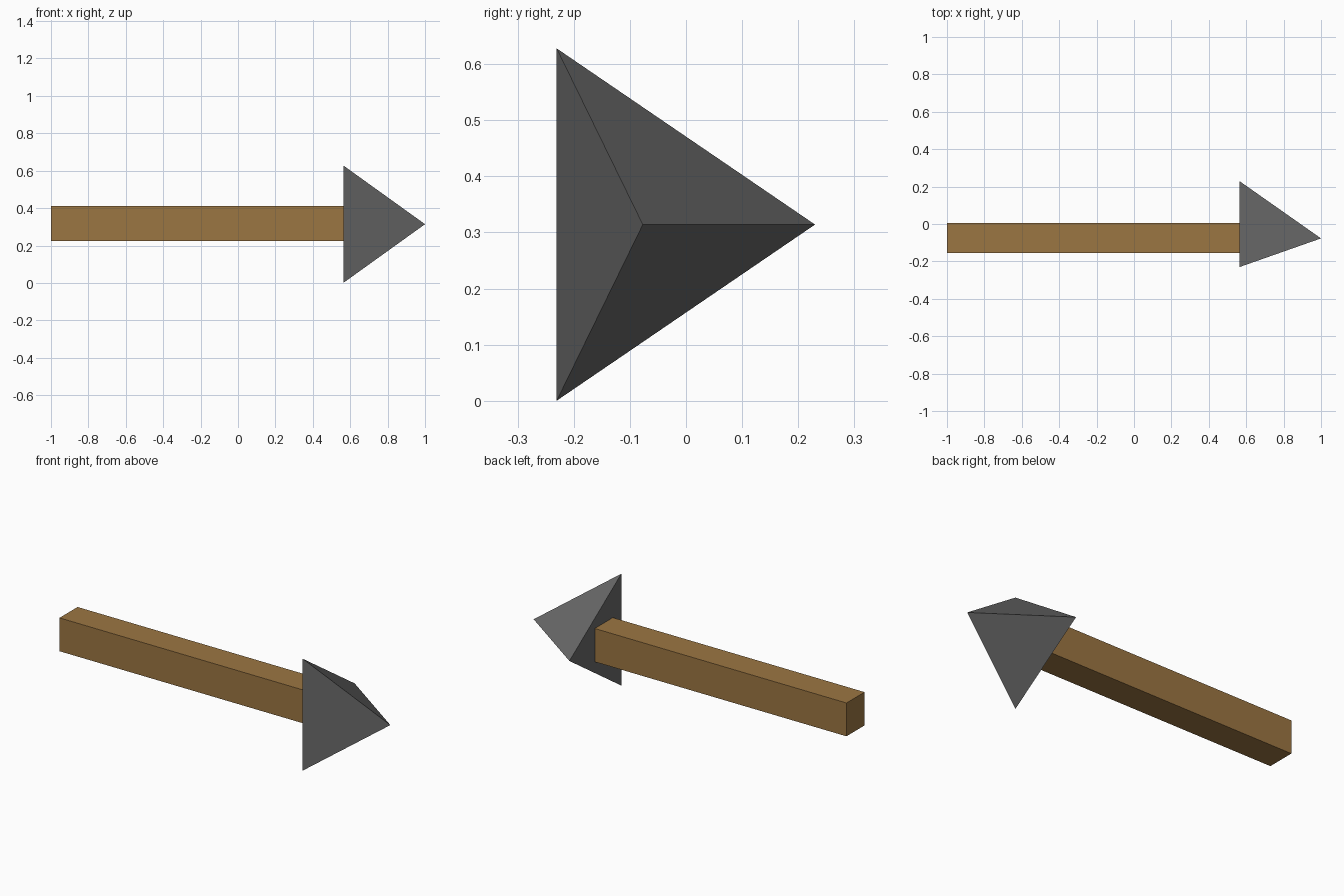
import bpy
import bmesh
from math import pi
from mathutils import Matrix

if "Cube" in bpy.data.objects:
    bpy.data.objects.remove(bpy.data.objects["Cube"])

AXIS_Y, AXIS_Z = -0.077, 0.314   # line the arrow runs along
NECK = 0.563                     # x where shaft meets head


def finish(name, bm, color):
    mesh = bpy.data.meshes.new(name)
    bm.to_mesh(mesh)
    bm.free()
    mat = bpy.data.materials.new(name + "_material")
    mat.diffuse_color = (*color, 1)
    mat.use_nodes = True
    mat.node_tree.nodes["Principled BSDF"].inputs["Base Color"].default_value = mat.diffuse_color
    mesh.materials.append(mat)
    obj = bpy.data.objects.new(name, mesh)
    bpy.context.collection.objects.link(obj)


# Square wooden shaft
bm = bmesh.new()
length = NECK + 1
bmesh.ops.create_cube(
    bm, size=1,
    matrix=Matrix.Translation((-1 + length / 2, AXIS_Y + 0.002, AXIS_Z + 0.003))
    @ Matrix.Diagonal((length, 0.16, 0.187, 1)))
finish("shaft", bm, (0.33, 0.18, 0.055))

# Three-sided stone head, pointing along +x
bm = bmesh.new()
depth = 1 - NECK
bmesh.ops.create_cone(
    bm, cap_ends=True, segments=3, radius1=1, radius2=0, depth=depth,
    matrix=Matrix.Translation((NECK + depth / 2, AXIS_Y, AXIS_Z))
    @ Matrix.Rotation(pi / 2, 4, 'Y')
    @ Matrix.Diagonal((0.3625, 0.307, 1, 1)))
bmesh.ops.remove_doubles(bm, verts=bm.verts, dist=1e-5)
bmesh.ops.recalc_face_normals(bm, faces=bm.faces)
finish("arrow_head", bm, (0.14, 0.14, 0.14))
